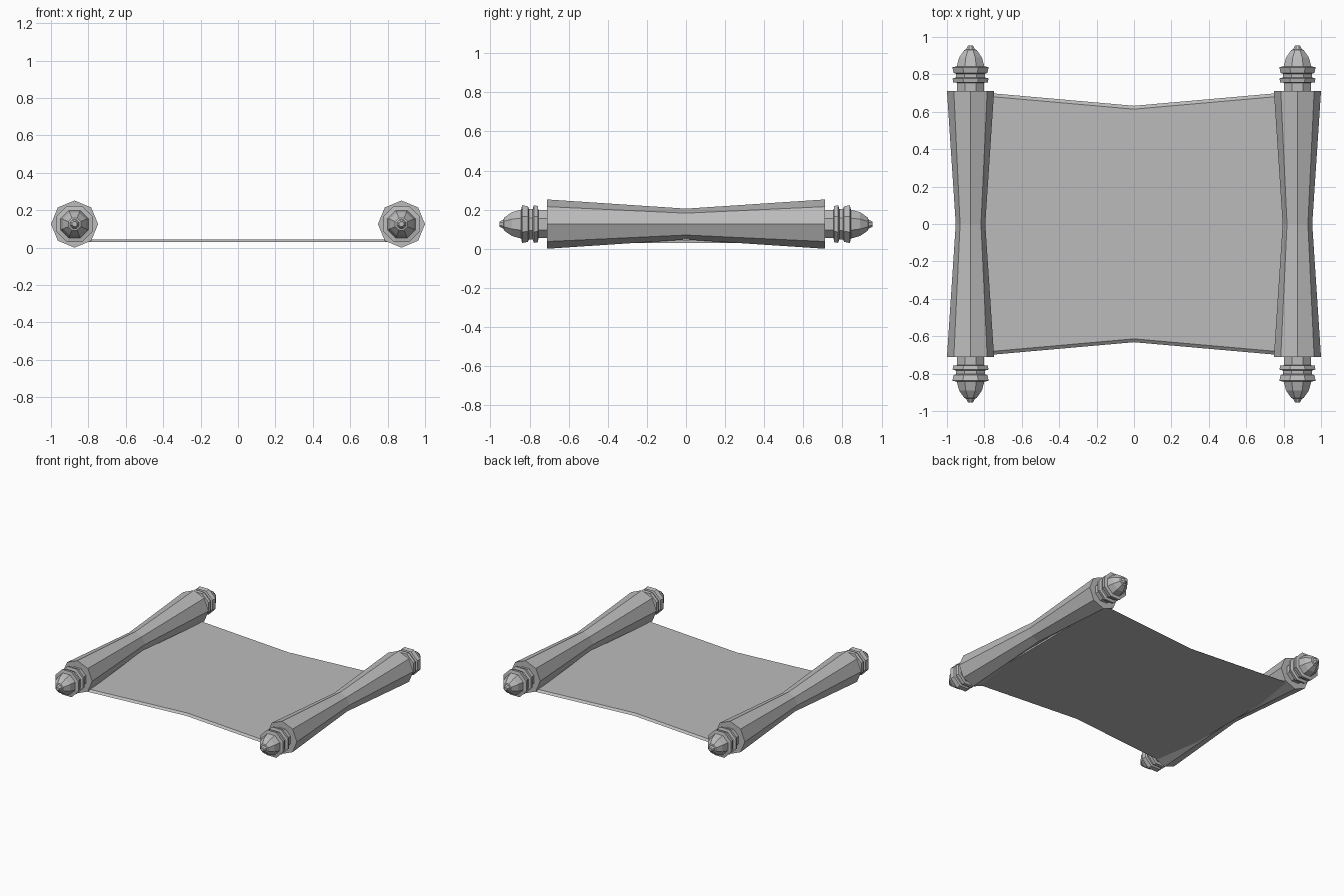
import bpy
import bmesh
import math

cube = bpy.data.objects.get("Cube")
if cube:
    bpy.data.objects.remove(cube, do_unlink=True)

# One plain grey for everything
grey = bpy.data.materials.new("plain grey")
grey.use_nodes = True
GREY = (0.5, 0.5, 0.5, 1)
grey.diffuse_color = GREY
grey.node_tree.nodes["Principled BSDF"].inputs["Base Color"].default_value = GREY

SIDES = 8
ROLL_X, ROLL_Z = 0.874, 0.126


def finish(bm, name):
    bmesh.ops.recalc_face_normals(bm, faces=bm.faces)
    mesh = bpy.data.meshes.new(name)
    bm.to_mesh(mesh)
    bm.free()
    mesh.materials.append(grey)
    obj = bpy.data.objects.new(name, mesh)
    bpy.context.collection.objects.link(obj)
    return obj


def lathe_y(name, profile, x, turn=0.0):
    """Faceted solid around a y axis; profile holds (y, radius) pairs."""
    bm = bmesh.new()
    rings = []
    for y, r in profile:
        angles = [turn + math.tau * i / SIDES for i in range(SIDES)]
        rings.append([bm.verts.new((x + r * math.cos(a), y, ROLL_Z + r * math.sin(a)))
                      for a in angles])
    for a, b in zip(rings, rings[1:]):
        for i in range(SIDES):
            j = (i + 1) % SIDES
            bm.faces.new((a[i], a[j], b[j], b[i]))
    bm.faces.new(rings[0])
    bm.faces.new(rings[-1])
    return finish(bm, name)


# Rolled ends, pinched in the middle, with turned finials
roll_profile = [(-0.71, 0.126), (0, 0.079), (0.71, 0.126)]
finial_profile = [
    (0.69, 0.078), (0.755, 0.078),                                 # neck
    (0.757, 0.1), (0.778, 0.104), (0.784, 0.084), (0.803, 0.084),  # lower ring
    (0.808, 0.098), (0.838, 0.105), (0.843, 0.08),                 # upper ring
    (0.89, 0.066), (0.93, 0.036), (0.933, 0.026), (0.955, 0.014),  # dome and tip
]
for side, sx in (("left", 1), ("right", -1)):
    lathe_y(f"{side}_roll", roll_profile, sx * ROLL_X)
    for end, sy in (("front", -1), ("back", 1)):
        lathe_y(f"{side}_{end}_finial", [(sy * y, r) for y, r in finial_profile],
                sx * ROLL_X, math.pi / SIDES)


# Thin sheet: narrower in the middle, with sloping long edges
def half_depth(x):
    return 0.632 + 0.088 * abs(x)


bm = bmesh.new()
sections = []
for x in (-0.86, -0.4, 0, 0.4, 0.86):
    d = half_depth(x)
    outline = [(-d, 0.03), (d, 0.03), (d - 0.018, 0.044), (-d + 0.018, 0.044)]
    sections.append([bm.verts.new((x, y, z)) for y, z in outline])
for a, b in zip(sections, sections[1:]):
    for i in range(4):
        j = (i + 1) % 4
        bm.faces.new((a[i], a[j], b[j], b[i]))
bm.faces.new(sections[0])
bm.faces.new(sections[-1])
finish(bm, "sheet")
